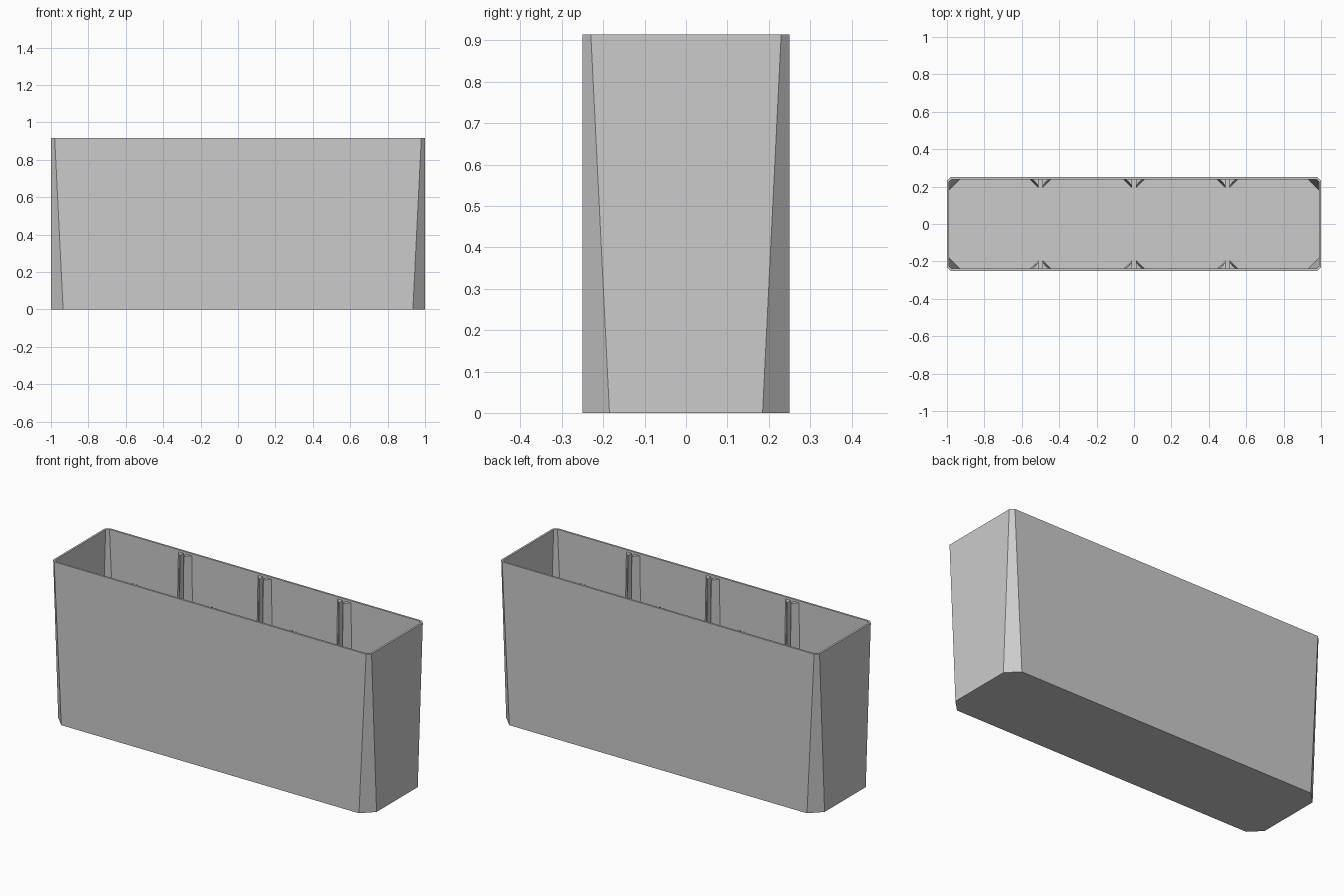
import bpy
import bmesh

if "Cube" in bpy.data.objects:
    bpy.data.objects.remove(bpy.data.objects["Cube"], do_unlink=True)

HALF_X, HALF_Y, HEIGHT = 1.0, 0.25, 0.915
WALL = 0.011
INNER_Y = HALF_Y - WALL

grey = bpy.data.materials.new("plain grey")
grey.use_nodes = True
colour = (0.6, 0.6, 0.6, 1)
grey.diffuse_color = colour
grey.node_tree.nodes["Principled BSDF"].inputs["Base Color"].default_value = colour


def octagon(hx, hy, cut):
    """Rectangle outline with its four corners cut off."""
    return [(hx, hy - cut), (hx - cut, hy), (cut - hx, hy), (-hx, hy - cut),
            (-hx, cut - hy), (cut - hx, -hy), (hx - cut, -hy), (hx, cut - hy)]


def loft(name, sections):
    """Join outlines at given heights into a closed solid."""
    bm = bmesh.new()
    rings = [[bm.verts.new((x, y, z)) for x, y in outline] for outline, z in sections]
    for low, high in zip(rings, rings[1:]):
        for i in range(len(low)):
            j = (i + 1) % len(low)
            bm.faces.new((low[i], low[j], high[j], high[i]))
    bm.faces.new(rings[0])
    bm.faces.new(rings[-1])
    bmesh.ops.recalc_face_normals(bm, faces=bm.faces)
    mesh = bpy.data.meshes.new(name)
    bm.to_mesh(mesh)
    bm.free()
    mesh.materials.append(grey)
    obj = bpy.data.objects.new(name, mesh)
    bpy.context.collection.objects.link(obj)
    return obj


# Open box: outside up, over the rim, down the inside to the floor
loft("box_shell", [
    (octagon(HALF_X, HALF_Y, 0.065), 0),
    (octagon(HALF_X, HALF_Y, 0.02), HEIGHT),
    (octagon(HALF_X - WALL, INNER_Y, 0.014), HEIGHT),
    (octagon(HALF_X - WALL, INNER_Y, 0.058), WALL),
])


# Divider guides: paired tapering wedges with a slot between them
def wedge(x, side, wall, width, tip):
    return [(x + side * 0.01, wall * INNER_Y),
            (x + side * width, wall * INNER_Y),
            (x + side * 0.014, wall * tip),
            (x + side * 0.01, wall * tip)]


for number, x in enumerate((-0.5, 0, 0.5), 1):
    for wall, wall_name in ((-1, "front"), (1, "back")):
        for side, side_name in ((-1, "right"), (1, "left")):
            loft(f"{wall_name}_guide_{number}_{side_name}", [
                (wedge(x, side, wall, 0.058, 0.195), WALL),
                (wedge(x, side, wall, 0.042, 0.208), HEIGHT - 0.012),
            ])
